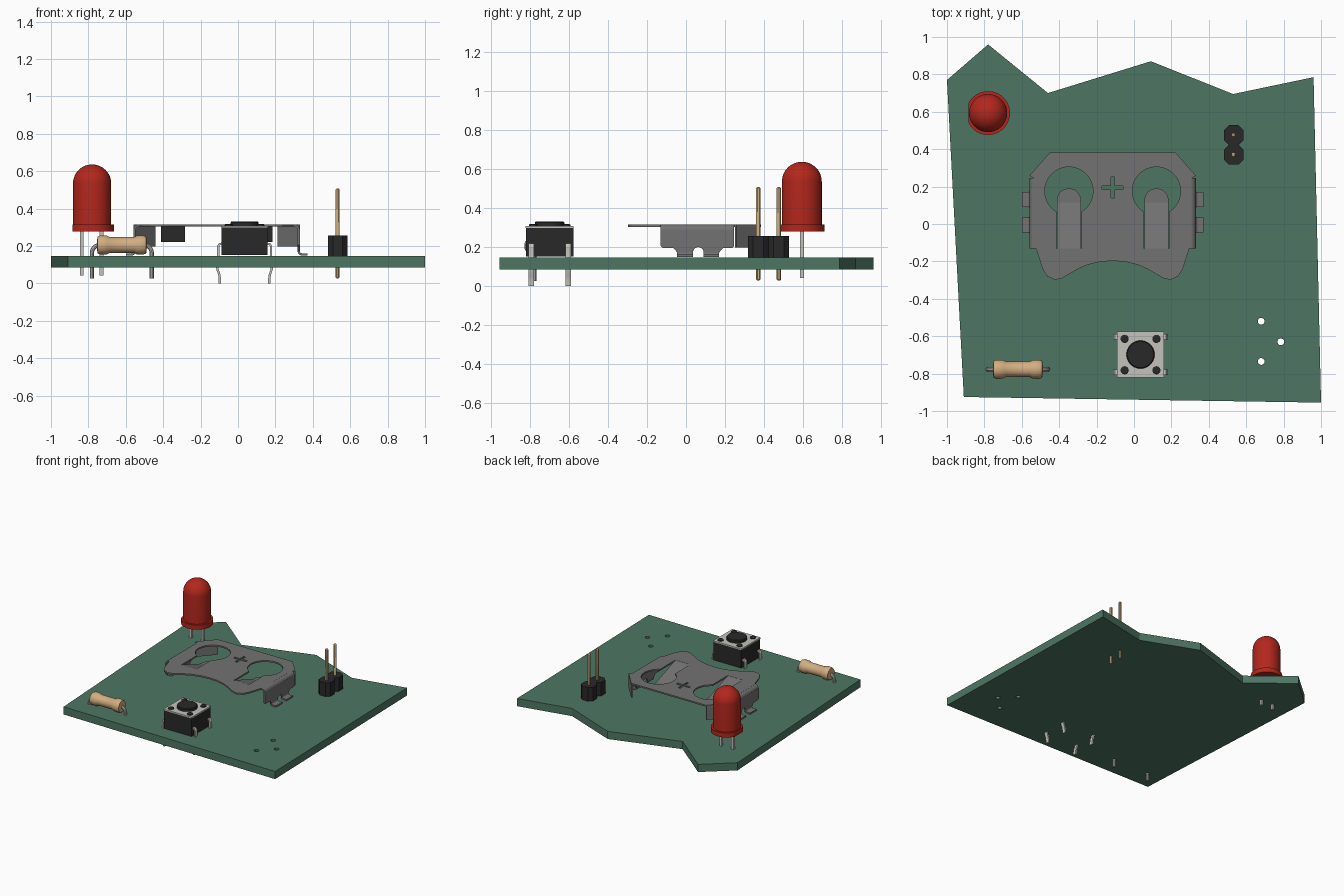
import bpy, bmesh
from math import sin, cos, pi, radians
from mathutils import Matrix, Vector

if "Cube" in bpy.data.objects:
    bpy.data.objects.remove(bpy.data.objects["Cube"])


def material(name, rgb):
    m = bpy.data.materials.new(name)
    m.diffuse_color = (*rgb, 1)
    m.use_nodes = True
    m.node_tree.nodes["Principled BSDF"].inputs["Base Color"].default_value = m.diffuse_color
    return m


GREEN = material("board_green", (0.075, 0.18, 0.125))
RED = material("lens_red", (0.45, 0.02, 0.012))
TAN = material("resistor_tan", (0.65, 0.42, 0.22))
BLACK = material("plastic_black", (0.022, 0.022, 0.022))
GOLD = material("pin_gold", (0.62, 0.44, 0.22))
SILVER = material("lead_silver", (0.55, 0.54, 0.5))
STEEL = material("holder_steel", (0.17, 0.17, 0.17))

# local (u, v, depth) -> world, by extrusion axis
AXES = {"z": Matrix.Identity(3),
        "y": Matrix(((1, 0, 0), (0, 0, 1), (0, 1, 0))),
        "x": Matrix(((0, 0, 1), (1, 0, 0), (0, 1, 0)))}


def add_mesh(name, mesh, mat):
    ob = bpy.data.objects.new(name, mesh)
    bpy.context.collection.objects.link(ob)
    mesh.materials.clear()
    mesh.materials.append(mat)
    return ob


def from_curve(name, cu, mat, fix=None):
    tmp = bpy.data.objects.new("tmp", cu)
    bpy.context.collection.objects.link(tmp)
    dg = bpy.context.evaluated_depsgraph_get()
    mesh = bpy.data.meshes.new_from_object(tmp.evaluated_get(dg))
    bpy.data.objects.remove(tmp)
    bm = bmesh.new()
    bm.from_mesh(mesh)
    bmesh.ops.remove_doubles(bm, verts=bm.verts, dist=1e-5)
    if fix:
        bmesh.ops.transform(bm, matrix=fix, verts=bm.verts)
    bmesh.ops.recalc_face_normals(bm, faces=bm.faces)
    bm.to_mesh(mesh)
    bm.free()
    return add_mesh(name, mesh, mat)


def prism(name, loops, d0, d1, mat, axis="z"):
    """Extrude an outline (further loops are holes) from d0 to d1."""
    cu = bpy.data.curves.new(name, "CURVE")
    cu.dimensions, cu.fill_mode = "2D", "BOTH"
    cu.extrude = (d1 - d0) / 2
    for loop in loops:
        s = cu.splines.new("POLY")
        s.points.add(len(loop) - 1)
        for p, (u, v) in zip(s.points, loop):
            p.co = (u, v, 0, 1)
        s.use_cyclic_u = True
    fix = AXES[axis].to_4x4() @ Matrix.Translation((0, 0, (d0 + d1) / 2))
    return from_curve(name, cu, mat, fix)


def ribbon(name, path, thick, d0, d1, mat, axis):
    """Bent sheet strip: thickened 2D path, extruded across its width."""
    pts, left, right = [Vector(p) for p in path], [], []
    for i, p in enumerate(pts):
        t = (pts[min(i + 1, len(pts) - 1)] - pts[max(i - 1, 0)]).normalized()
        n = Vector((-t.y, t.x)) * thick / 2
        left.append(tuple(p + n))
        right.append(tuple(p - n))
    return prism(name, [left + right[::-1]], d0, d1, mat, axis)


def tube(name, path, r, mat):
    cu = bpy.data.curves.new(name, "CURVE")
    cu.dimensions, cu.bevel_depth, cu.bevel_resolution = "3D", r, 3
    cu.use_fill_caps = True
    s = cu.splines.new("POLY")
    s.points.add(len(path) - 1)
    for p, co in zip(s.points, path):
        p.co = (*co, 1)
    return from_curve(name, cu, mat)


def lathe(name, profile, loc, mat, rot=Matrix.Identity(4), seg=40):
    bm = bmesh.new()
    vs = [bm.verts.new((r, 0, z)) for r, z in profile]
    es = [bm.edges.new(e) for e in zip(vs, vs[1:])]
    bmesh.ops.spin(bm, geom=vs + es, cent=(0, 0, 0), axis=(0, 0, 1), angle=2 * pi, steps=seg)
    bmesh.ops.remove_doubles(bm, verts=bm.verts, dist=1e-5)
    bmesh.ops.recalc_face_normals(bm, faces=bm.faces)
    bmesh.ops.transform(bm, matrix=Matrix.Translation(loc) @ rot, verts=bm.verts)
    mesh = bpy.data.meshes.new(name)
    bm.to_mesh(mesh)
    bm.free()
    return add_mesh(name, mesh, mat)


def arc(cx, cy, r, a0, a1, n):
    return [(cx + r * cos(radians(a0 + (a1 - a0) * i / n)),
             cy + r * sin(radians(a0 + (a1 - a0) * i / n))) for i in range(n + 1)]


def circle(cx, cy, r, n=32):
    return arc(cx, cy, r, 0, 360, n)[:-1]


def rect(cx, cy, hx, hy):
    return [(cx - hx, cy - hy), (cx + hx, cy - hy), (cx + hx, cy + hy), (cx - hx, cy + hy)]


# circuit board with three empty holes
outline = [(-1, .77), (-.78, .96), (-.46, .70), (.09, .87), (.53, .695), (.96, .785),
           (1, -.955), (-.91, -.925)]
holes = [circle(x, y, .018, 24) for x, y in ((.68, -.52), (.785, -.63), (.68, -.735))]
prism("circuit_board", [outline] + holes, .085, .147, GREEN)

# light: flange with one flat side, domed lens, two leads
prism("light_flange", [arc(-.78, .593, .117, -155, 155, 40)], .278, .315, RED)
lathe("light_lens", [(0, .29), (.102, .29)] + arc(0, .534, .102, 0, 90, 12), (-.78, .593, 0), RED)
for i, x in enumerate((-.835, -.73)):
    prism(f"light_lead_{i}", [rect(x, .593, .01, .01)], .042, .285, SILVER)

# resistor with bent leads
half = [(.042, 0), (.042, .065), (.05, .08), (.051, .115), (.045, .13), (.012, .134), (0, .134)]
profile = [(r, -z) for r, z in half[:0:-1]] + half
lathe("resistor_body", profile, (-.621, -.777, .205), TAN, Matrix.Rotation(pi / 2, 4, "Y"), 32)
for s in (-1, 1):
    path = [(.12, .205)] + arc(.118, .163, .042, 90, 0, 8) + [(.16, .025)]
    tube(f"resistor_lead_{s}", [(-.621 + s * u, -.777, z) for u, z in path], .012, SILVER)

# push button: case, metal cover, plunger, rivets, kinked legs
BX, BY = .035, -.698
prism("button_case", [rect(BX, BY, .124, .121)], .152, .298, BLACK)
prism("button_cover", [rect(BX, BY, .126, .123)], .298, .308, SILVER)
lathe("button_plunger", [(0, .3), (.075, .3), (.075, .325), (.07, .331), (0, .331)], (BX, BY, 0), BLACK)
for sx in (-1, 1):
    for sy in (-1, 1):
        lathe(f"button_rivet_{sx}_{sy}", [(0, .3), (.022, .3), (.022, .314), (.016, .318), (0, .318)],
              (BX + sx * .085, BY + sy * .084, 0), BLACK, seg=20)
        leg = [(.115, .212), (.134, .211), (.141, .2), (.141, .12), (.147, .095), (.145, .075),
               (.136, .05), (.132, .025), (.132, 0)]
        y = BY + sy * .095
        ribbon(f"button_leg_{sx}_{sy}", [(BX + sx * u, z) for u, z in leg], .012,
               y - .014, y + .014, SILVER, "y")

# two-pin header
for i, y in enumerate((.37, .475)):
    a, c = .053, .026
    octo = [(a, c), (c, a), (-c, a), (-a, c), (-a, -c), (-c, -a), (c, -a), (a, -c)]
    prism(f"header_block_{i}", [[(.533 + u, y + v) for u, v in octo]], .147, .257, BLACK)
    bpy.ops.mesh.primitive_cube_add(size=1, location=(.533, y, .267))
    pin = bpy.context.object
    pin.name = f"header_pin_{i}"
    pin.scale = (.022, .022, .48)
    bpy.ops.object.transform_apply(location=False, rotation=False)
    bev = pin.modifiers.new("tip", "BEVEL")
    bev.width, bev.segments = .006, 1
    pin.data.materials.append(GOLD)

# battery holder: sheet with keyhole openings and a cross slot
CX, T, Z = -.114, .012, .309
side = [(.335, .383), (.445, .258), (.42, .245), (.42, -.13), (.41, -.13), (.375, -.24), (.35, -.28),
        (.31, -.298), (.275, -.292), (.24, -.272), (.19, -.243), (.14, -.22), (.07, -.202)]
sheet = [(CX + u, v) for u, v in side] + [(CX, -.197)] + [(CX - u, v) for u, v in side[::-1]]
w, W = .0095, .056
q = [(w, w), (w, W), (-w, W), (-w, w), (-W, w), (-W, -w), (-w, -w), (-w, -W), (w, -W), (w, -w),
     (W, -w), (W, w)]
cuts = [[(CX + u, .195 + v) for u, v in q]]
for s in (-1, 1):
    kx = CX + s * .234
    cuts.append(arc(kx, .176, .129, -59, 239, 36) + [(kx - .066, -.13), (kx + .066, -.13)])
prism("holder_sheet", [sheet] + cuts, Z - T / 2, Z + T / 2, STEEL)

for s in (-1, 1):
    kx = CX + s * .234
    # sprung contact tongue
    ribbon(f"holder_tongue_{s}", [(-.135, Z), (-.1, .3), (.09, .232), (.115, .226)], T,
           kx - .065, kx + .065, STEEL, "x")
    prism(f"holder_tongue_tip_{s}", [arc(kx, .125, .065, 0, 180, 20) + [(kx - .065, .11), (kx + .065, .11)]],
          .22, .232, STEEL)
    # rounded bend into the side wall
    ribbon(f"holder_bend_{s}", [(CX + s * u, v) for u, v in [(.415, Z)] + arc(.415, Z - .024, .024, 80, 0, 8)],
           T, -.13, .247, STEEL, "y")
    # side wall with arched notch between its feet
    wall = [(-.13, .288), (-.13, .205), (-.12, .195), (-.065, .195), (-.045, .172), (.036, .172)]
    wall += arc(.063, .172, .027, 180, 0, 12)[1:] + [(.17, .172), (.19, .195), (.237, .195),
                                                     (.247, .205), (.247, .288)]
    x = CX + s * .439
    prism(f"holder_wall_{s}", [wall], x - T / 2, x + T / 2, STEEL, "x")
    # outward feet
    for i, (y0, y1) in enumerate(((-.045, .036), (.09, .17))):
        foot = [(.439, .176)] + arc(.456, .172, .017, 180, 270, 6) + [(.485, .155)]
        ribbon(f"holder_foot_{s}_{i}", [(CX + s * u, v) for u, v in foot], T, y0, y1, STEEL, "y")
    # angled corner flap
    ribbon(f"holder_flap_{s}", [(CX + s * .331, .378), (CX + s * .44, .255)], T, .197, Z, STEEL, "z")

bpy.ops.object.select_all(action="SELECT")
bpy.context.view_layer.objects.active = bpy.data.objects["circuit_board"]
bpy.ops.object.shade_smooth_by_angle(angle=radians(32))
